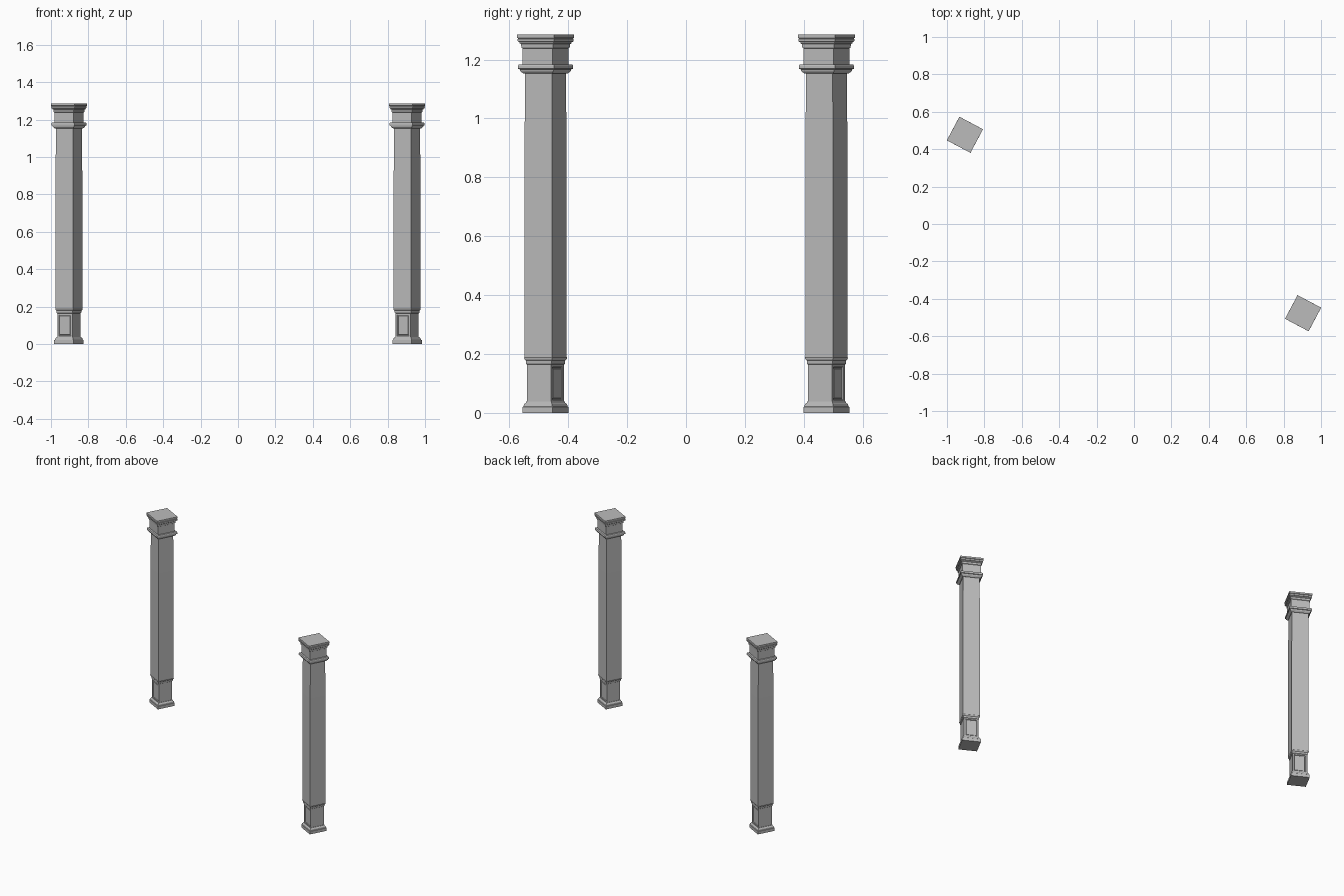
import bpy, bmesh, math
from mathutils import Matrix, Vector

if "Cube" in bpy.data.objects:
    bpy.data.objects.remove(bpy.data.objects["Cube"], do_unlink=True)

stone = bpy.data.materials.new("grey stone")
stone.use_nodes = True
grey = (0.5, 0.5, 0.5, 1)
stone.diffuse_color = grey
stone.node_tree.nodes["Principled BSDF"].inputs["Base Color"].default_value = grey

TURN = math.radians(-28)
CENTRE = Vector((0.904, -0.477, 0))


def square_loft(profile):
    """Stack square rings given as (width, height) and close both ends."""
    bm = bmesh.new()
    rings = []
    for width, z in profile:
        h = width / 2
        rings.append([bm.verts.new((sx * h, sy * h, z))
                      for sx, sy in ((-1, -1), (1, -1), (1, 1), (-1, 1))])
    for low, high in zip(rings, rings[1:]):
        for i in range(4):
            j = (i + 1) % 4
            bm.faces.new((low[i], low[j], high[j], high[i]))
    bm.faces.new(rings[0][::-1])
    bm.faces.new(rings[-1])
    bmesh.ops.recalc_face_normals(bm, faces=bm.faces[:])
    return bm


def finish(bm, name, side):
    mesh = bpy.data.meshes.new(name)
    bm.to_mesh(mesh)
    bm.free()
    mesh.materials.append(stone)
    obj = bpy.data.objects.new(name, mesh)
    bpy.context.collection.objects.link(obj)
    obj.matrix_world = Matrix.Translation(CENTRE * side) @ Matrix.Rotation(TURN, 4, "Z")


def pedestal():
    """Square block with a recessed panel on its front and back."""
    bm = square_loft([(0.092, 0.034), (0.092, 0.166)])
    for face in [f for f in bm.faces if abs(f.normal.y) > 0.9]:
        bmesh.ops.inset_region(bm, faces=[face], thickness=0.014)
        bmesh.ops.inset_region(bm, faces=[face], thickness=0.002, depth=-0.004)
        bmesh.ops.inset_region(bm, faces=[face], thickness=0.005)
        bmesh.ops.inset_region(bm, faces=[face], thickness=0.002, depth=0.002)
    return bm


plinth = [(0.116, 0), (0.116, 0.02), (0.111, 0.022), (0.107, 0.03),
          (0.099, 0.034), (0.097, 0.038), (0.092, 0.038)]
shaft = [(0.092, 0.164), (0.097, 0.166), (0.099, 0.178), (0.106, 0.182),
         (0.108, 0.188), (0.1055, 0.19), (0.1055, 0.92), (0.102, 1.154)]
necking = [(0.102, 1.152), (0.112, 1.153), (0.126, 1.16), (0.130, 1.167),
           (0.139, 1.169), (0.139, 1.178), (0.135, 1.183), (0.116, 1.184)]
neck = [(0.115, 1.182), (0.115, 1.244)]
capital = [(0.115, 1.238), (0.121, 1.24), (0.123, 1.252), (0.130, 1.255),
           (0.131, 1.259), (0.139, 1.261), (0.141, 1.27), (0.136, 1.272),
           (0.143, 1.274), (0.1425, 1.285)]

# Two matching columns on opposite corners
for side, label in ((1, "left"), (-1, "right")):
    finish(pedestal(), label + "_pedestal", side)
    for part, profile in (("plinth", plinth), ("shaft", shaft), ("necking", necking),
                          ("neck", neck), ("capital", capital)):
        finish(square_loft(profile), label + "_" + part, side)
